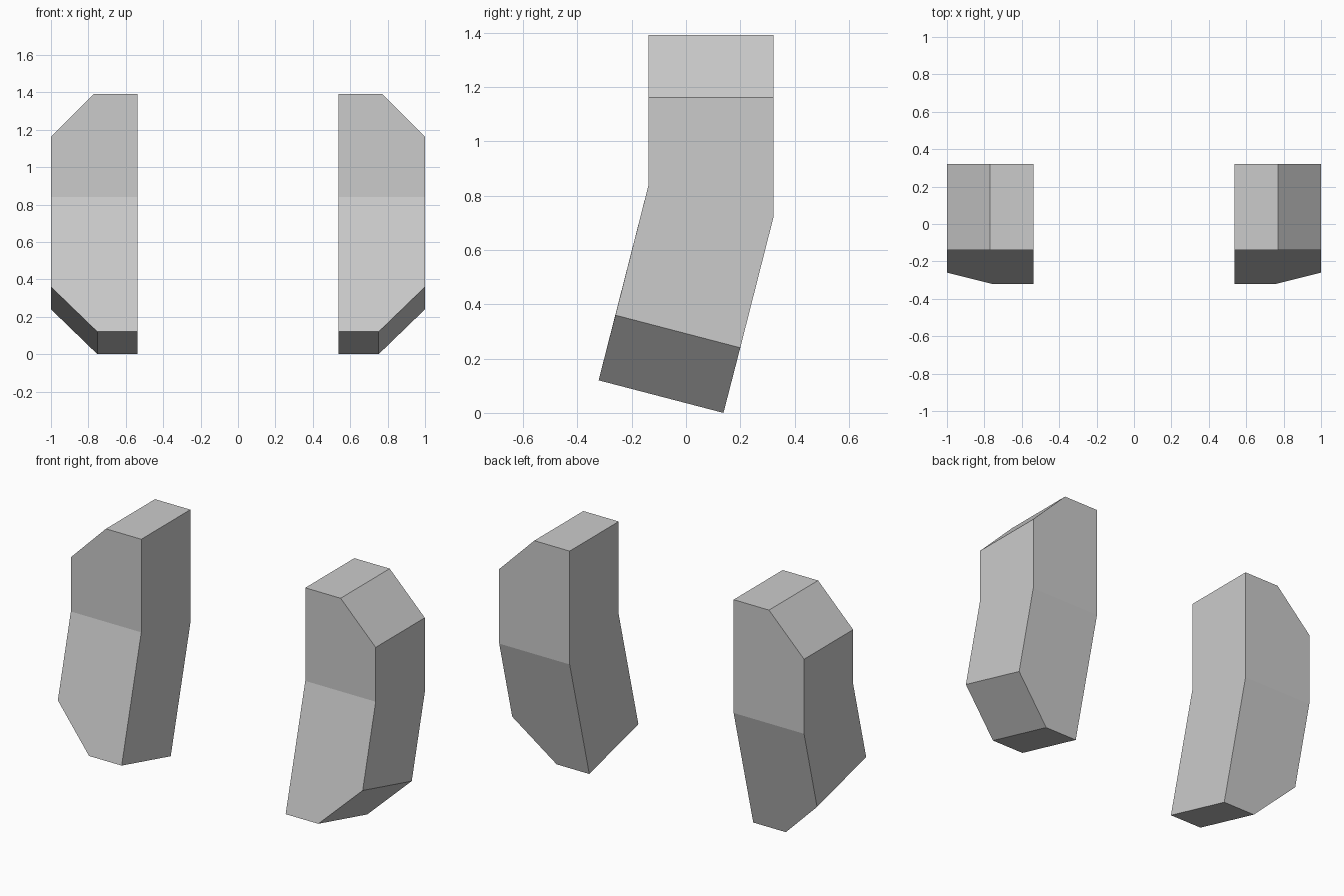
import bpy
import bmesh

cube = bpy.data.objects.get("Cube")
if cube:
    bpy.data.objects.remove(cube, do_unlink=True)

grey = bpy.data.materials.new("light_grey")
grey.use_nodes = True
COLOUR = (0.6, 0.6, 0.6, 1)
grey.diffuse_color = COLOUR
grey.node_tree.nodes["Principled BSDF"].inputs["Base Color"].default_value = COLOUR

INNER, OUTER = 0.538, 1.0
BACK_Y, BEND_DROP = 0.46, 0.12   # depth of the slab, and drop of its tilted edges

# Front outline as (x, y, z, drop towards the back); the first four form the
# tilted lower part, together with the last one
OUTLINE = [
    (INNER, -0.322, 0.12, BEND_DROP),
    (0.752, -0.322, 0.12, BEND_DROP),
    (OUTER, -0.26, 0.36, BEND_DROP),
    (OUTER, -0.138, 0.84, BEND_DROP),
    (OUTER, -0.138, 1.162, 0),
    (0.77, -0.138, 1.392, 0),
    (INNER, -0.138, 1.392, 0),
    (INNER, -0.138, 0.84, BEND_DROP),
]


def bent_slab(name, side):
    """Chamfered slab with its lower half kicked forward."""
    bm = bmesh.new()
    front = [bm.verts.new((side * x, y, z)) for x, y, z, d in OUTLINE]
    back = [bm.verts.new((side * x, y + BACK_Y, z - d)) for x, y, z, d in OUTLINE]
    # Front and back caps, split at the bend
    for ring in (front, back):
        bm.faces.new(ring[:4] + ring[7:])
        bm.faces.new(ring[3:])
    # Rim
    n = len(OUTLINE)
    for i in range(n):
        j = (i + 1) % n
        bm.faces.new((front[i], front[j], back[j], back[i]))
    bmesh.ops.recalc_face_normals(bm, faces=bm.faces)
    mesh = bpy.data.meshes.new(name)
    bm.to_mesh(mesh)
    bm.free()
    mesh.materials.append(grey)
    obj = bpy.data.objects.new(name, mesh)
    bpy.context.collection.objects.link(obj)


bent_slab("left_slab", 1)
bent_slab("right_slab", -1)
